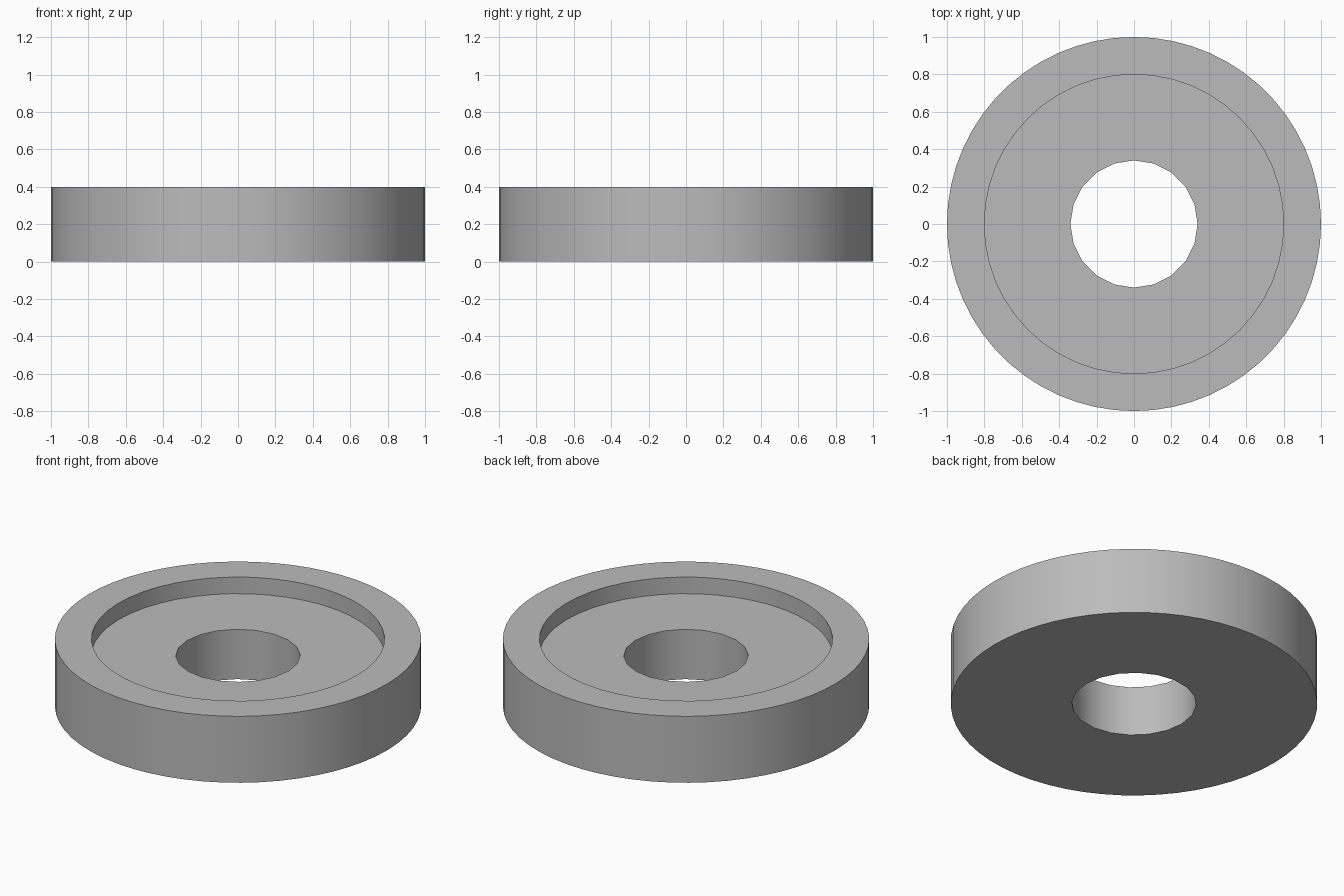
import bpy
import math

default = bpy.data.objects.get("Cube")
if default:
    bpy.data.objects.remove(default, do_unlink=True)

grey = bpy.data.materials.new("plain grey")
grey.use_nodes = True
colour = (0.5, 0.5, 0.5, 1)
grey.diffuse_color = colour
grey.node_tree.nodes["Principled BSDF"].inputs["Base Color"].default_value = colour


def cylinder(name, radius, bottom, top, sides):
    """Upright cylinder with a corner on the +y axis."""
    bpy.ops.mesh.primitive_cylinder_add(
        vertices=sides, radius=radius, depth=top - bottom,
        location=(0, 0, (bottom + top) / 2))
    obj = bpy.context.object
    obj.name = name
    obj.data.materials.append(grey)
    return obj


# Solid disc
body = cylinder("washer_body", 1.0, 0, 0.4, 60)

# Shallow round recess in the top, and the centre hole
cutters = [cylinder("recess_cutter", 0.8, 0.3, 0.6, 48),
           cylinder("hole_cutter", 0.34, -0.2, 0.7, 20)]
for cutter in cutters:
    cut = body.modifiers.new(cutter.name, "BOOLEAN")
    cut.operation = "DIFFERENCE"
    cut.solver = "EXACT"
    cut.object = cutter
    bpy.ops.object.select_all(action="DESELECT")
    body.select_set(True)
    bpy.context.view_layer.objects.active = body
    bpy.ops.object.modifier_apply(modifier=cut.name)
    bpy.data.objects.remove(cutter, do_unlink=True)

# Round walls are smooth, rims stay sharp
bpy.ops.object.shade_smooth_by_angle(angle=math.radians(30))
